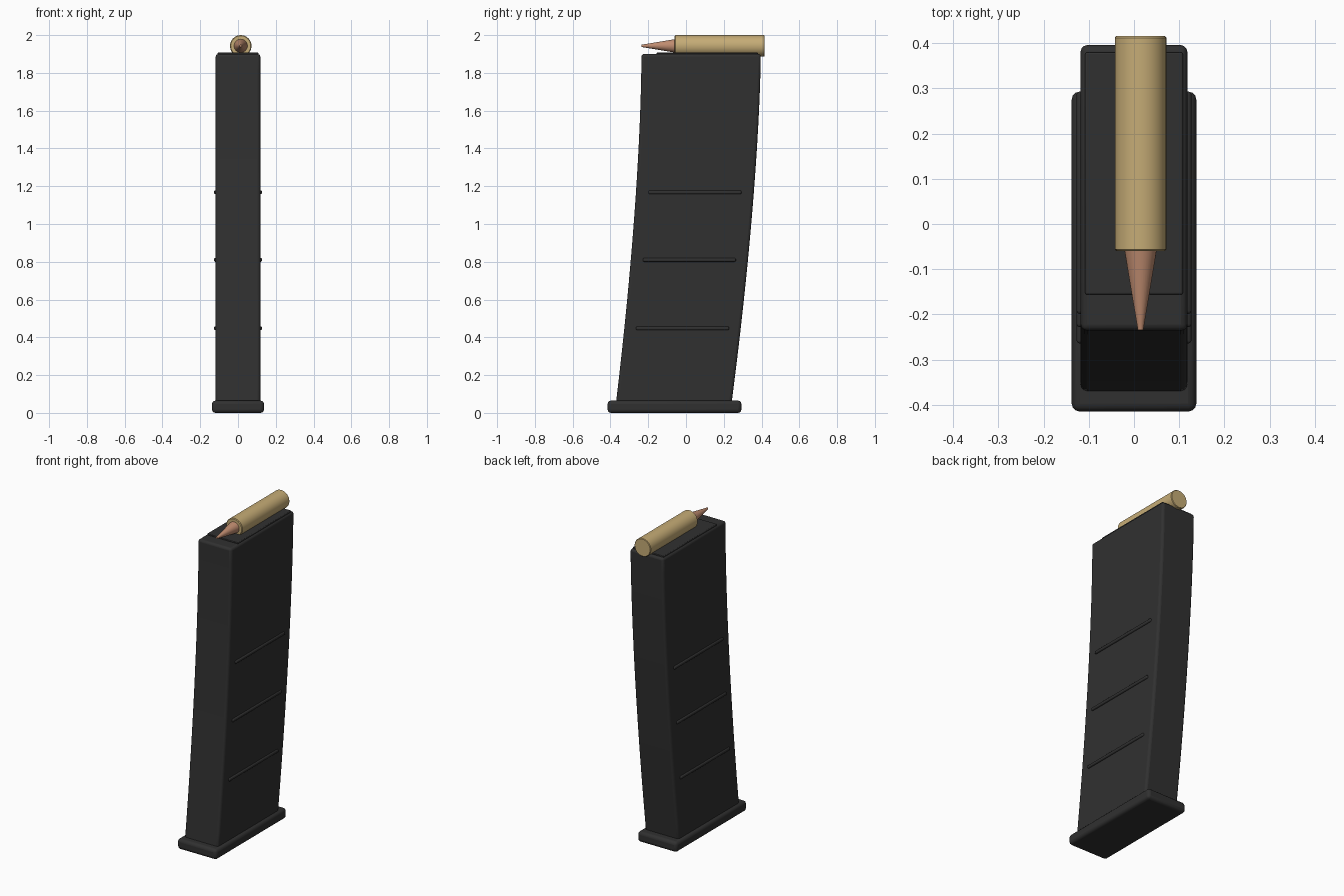
import bpy, bmesh, math

cube = bpy.data.objects.get("Cube")
if cube:
    bpy.data.objects.remove(cube, do_unlink=True)


def material(name, rgb, rough=0.6):
    m = bpy.data.materials.new(name)
    m.use_nodes = True
    m.diffuse_color = (*rgb, 1)
    bsdf = m.node_tree.nodes["Principled BSDF"]
    bsdf.inputs["Base Color"].default_value = (*rgb, 1)
    bsdf.inputs["Roughness"].default_value = rough
    return m


black = material("matte black", (0.03, 0.03, 0.03))
brass = material("brass", (0.56, 0.41, 0.18))
copper = material("copper", (0.52, 0.26, 0.16))


def finish(obj, mat, bevel=0, segments=3):
    obj.data.materials.append(mat)
    if bevel:
        b = obj.modifiers.new("soft edges", 'BEVEL')
        b.width, b.segments, b.limit_method = bevel, segments, 'ANGLE'
        b.angle_limit = math.radians(40)
    bpy.ops.object.select_all(action='DESELECT')
    obj.select_set(True)
    bpy.context.view_layer.objects.active = obj
    bpy.ops.object.shade_smooth_by_angle(angle=math.radians(35))
    return obj


def box(name, low, high, mat, bevel):
    centre = [(a + b) / 2 for a, b in zip(low, high)]
    bpy.ops.mesh.primitive_cube_add(size=1, location=centre)
    obj = bpy.context.object
    obj.name = name
    obj.scale = [b - a for a, b in zip(low, high)]
    bpy.ops.object.transform_apply(location=False, rotation=False, scale=True)
    return finish(obj, mat, bevel)


def lathe(name, profile, x, z, mat, sides=32):
    """Revolve (y, radius) pairs around a line parallel to y."""
    bm = bmesh.new()
    rings = []
    for y, r in profile:
        rings.append([bm.verts.new((x + r * math.cos(a), y, z + r * math.sin(a)))
                      for a in (2 * math.pi * i / sides for i in range(sides))])
    for r0, r1 in zip(rings, rings[1:]):
        for i in range(sides):
            j = (i + 1) % sides
            bm.faces.new((r0[i], r0[j], r1[j], r1[i]))
    bm.faces.new(rings[0])
    bm.faces.new(rings[-1])
    return finish(to_object(name, bm), mat)


def to_object(name, bm):
    bmesh.ops.recalc_face_normals(bm, faces=bm.faces)
    mesh = bpy.data.meshes.new(name)
    bm.to_mesh(mesh)
    bm.free()
    obj = bpy.data.objects.new(name, mesh)
    bpy.context.collection.objects.link(obj)
    return obj


# Curved body: rectangular sections swept along a forward-bending line
BOTTOM, TOP, HALF_X = 0.05, 1.9, 0.118


def centre_y(z):
    return 0.08 - 0.145 * ((TOP - z) / (TOP - BOTTOM)) ** 1.6


bm = bmesh.new()
steps = 20
sections = []
for k in range(steps + 1):
    t = k / steps
    z = BOTTOM + (TOP - BOTTOM) * t
    half_y = 0.306 + 0.01 * t
    sections.append([bm.verts.new((sx * HALF_X, centre_y(z) + sy * half_y, z))
                     for sx, sy in ((-1, -1), (1, -1), (1, 1), (-1, 1))])
for s0, s1 in zip(sections, sections[1:]):
    for i in range(4):
        j = (i + 1) % 4
        bm.faces.new((s0[i], s0[j], s1[j], s1[i]))
bm.faces.new(sections[0])
bm.faces.new(sections[-1])
finish(to_object("magazine_body", bm), black, 0.014)

# Base plate and raised top plate
box("base_plate", (-0.138, -0.415, 0), (0.138, 0.293, 0.065), black, 0.018)
box("top_plate", (-0.108, -0.156, 1.87), (0.108, 0.38, 1.908), black, 0.004)

# Grip ribs on both sides
for n, z in enumerate((0.448, 0.81, 1.168)):
    y = centre_y(z)
    for side, s in (("left", 1), ("right", -1)):
        x0, x1 = sorted((s * 0.105, s * 0.127))
        box(f"{side}_rib_{n + 1}", (x0, y - 0.246, z - 0.01),
            (x1, y + 0.246, z + 0.01), black, 0.007)

# Loaded round: case and pointed tip
lathe("round_case", [(-0.06, 0.053), (-0.056, 0.057), (0.412, 0.057), (0.416, 0.054)],
      0.0145, 1.943, brass)
lathe("round_tip", [(-0.235, 0.006), (-0.05, 0.037)], 0.0145, 1.943, copper)
